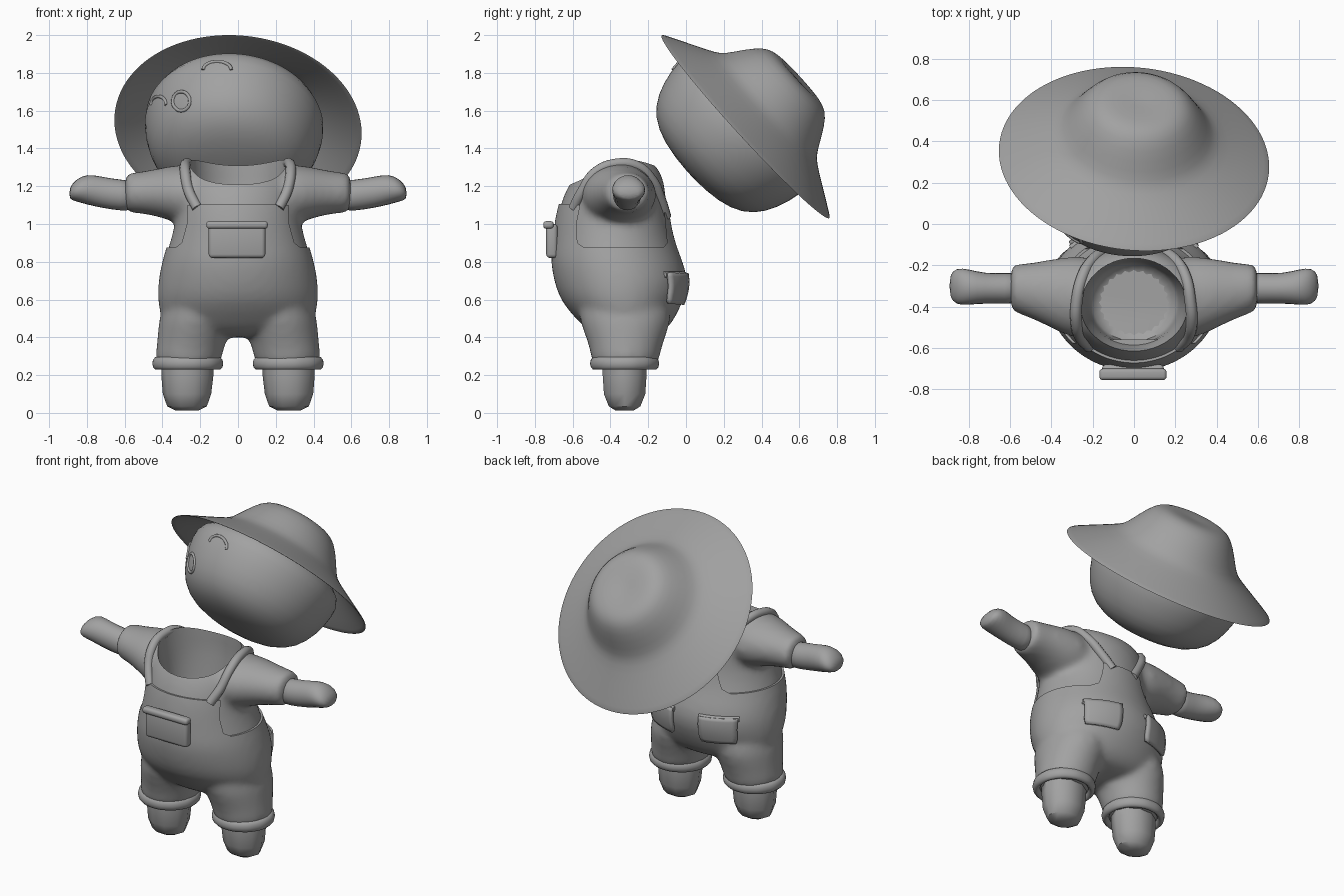
import bpy, bmesh
from math import pi, cos, sin
from mathutils import Vector
from mathutils.bvhtree import BVHTree

cube = bpy.data.objects.get("Cube")
if cube:
    bpy.data.objects.remove(cube, do_unlink=True)

grey = bpy.data.materials.new("plain_grey")
grey.use_nodes = True
grey.diffuse_color = (0.36, 0.36, 0.36, 1)
grey.node_tree.nodes["Principled BSDF"].inputs["Base Color"].default_value = (0.36, 0.36, 0.36, 1)
parts = []


def finish(name, bm):
    bmesh.ops.recalc_face_normals(bm, faces=bm.faces)
    mesh = bpy.data.meshes.new(name)
    bm.to_mesh(mesh)
    bm.free()
    mesh.materials.append(grey)
    obj = bpy.data.objects.new(name, mesh)
    bpy.context.scene.collection.objects.link(obj)
    parts.append(obj)
    return obj


def loft(name, rings, axis="z", side=1, segs=24, smooth=1):
    """Rings are (position, centre, centre, radius, radius) along an axis."""
    bm = bmesh.new()
    loops = []
    for p, a, b, ra, rb in rings:
        loop = []
        for i in range(segs):
            u, v = a + ra * cos(2 * pi * i / segs), b + rb * sin(2 * pi * i / segs)
            co = (side * u, v, p) if axis == "z" else (side * p, u, v)
            loop.append(bm.verts.new(co))
        loops.append(loop)
    for l0, l1 in zip(loops, loops[1:]):
        for i in range(segs):
            j = (i + 1) % segs
            bm.faces.new((l0[i], l0[j], l1[j], l1[i]))
    bm.faces.new(loops[0])
    bm.faces.new(loops[-1])
    obj = finish(name, bm)
    if smooth:
        obj.modifiers.new("round", "SUBSURF").levels = smooth
        bake(obj)
    return obj


def bake(obj):
    dg = bpy.context.evaluated_depsgraph_get()
    dg.update()
    obj.data = bpy.data.meshes.new_from_object(obj.evaluated_get(dg))
    obj.modifiers.clear()


def drop(obj):
    parts.remove(obj)
    bpy.data.objects.remove(obj, do_unlink=True)


def merge(name, objs, keep=()):
    """Fuse overlapping closed parts into one soft skin."""
    bm = bmesh.new()
    for o in objs:
        bm.from_mesh(o.data)
    skin = finish(name, bm)
    m = skin.modifiers.new("fuse", "REMESH")
    m.mode, m.voxel_size = "VOXEL", 0.02
    s = skin.modifiers.new("soften", "SMOOTH")
    s.factor, s.iterations = 0.5, 8
    bake(skin)
    for o in objs:
        if o not in keep:
            drop(o)
    return skin


def carve(obj, cutter):
    m = obj.modifiers.new("carve", "BOOLEAN")
    m.operation, m.solver, m.object = "DIFFERENCE", "EXACT", cutter
    bake(obj)
    drop(cutter)


def tube(name, points, radius, closed=False):
    cu = bpy.data.curves.new(name, "CURVE")
    cu.dimensions, cu.bevel_depth, cu.bevel_resolution = "3D", radius, 3
    cu.resolution_u, cu.use_fill_caps = 8, True
    sp = cu.splines.new("BEZIER")
    sp.bezier_points.add(len(points) - 1)
    for bp, p in zip(sp.bezier_points, points):
        bp.co = p
        bp.handle_left_type = bp.handle_right_type = "AUTO"
    sp.use_cyclic_u = closed
    cu.materials.append(grey)
    obj = bpy.data.objects.new(name, cu)
    bpy.context.scene.collection.objects.link(obj)
    return obj


def surface(obj):
    bm = bmesh.new()
    bm.from_mesh(obj.data)
    tree = BVHTree.FromBMesh(bm)
    bm.free()
    return tree


def box(name, size, loc, tilt=0, bevel=0.02):
    bm = bmesh.new()
    bmesh.ops.create_cube(bm, size=1)
    bmesh.ops.scale(bm, vec=size, verts=bm.verts)
    bmesh.ops.bevel(bm, geom=bm.edges, offset=bevel, segments=3, affect="EDGES", profile=0.5)
    obj = finish(name, bm)
    obj.location, obj.rotation_euler = loc, (tilt, 0, 0)
    return obj


# Torso: (z, half width, front y, back y)
torso_rings = [(z, 0, (f + b) / 2, w, (b - f) / 2) for z, w, f, b in (
    (.41, .30, -.45, -.17), (.45, .37, -.52, -.11), (.5, .40, -.57, -.07), (.6, .42, -.66, -.02),
    (.7, .415, -.69, .005), (.8, .395, -.71, -.025), (.88, .37, -.70, -.06), (1.0, .335, -.69, -.09),
    (1.1, .33, -.67, -.10), (1.2, .325, -.63, -.11), (1.28, .305, -.57, -.13), (1.34, .27, -.5, -.19),
    (1.365, .19, -.42, -.25))]
torso = loft("torso", torso_rings)
legs = [loft("leg", [(.24, .265, -.325, .16, .165), (.3, .262, -.32, .165, .17), (.38, .245, -.32, .172, .19),
                     (.48, .225, -.32, .185, .23), (.6, .2, -.33, .19, .25)], side=s) for s in (1, -1)]
arms = [loft("sleeve", [(.15, -.36, 1.15, .21, .17), (.3, -.355, 1.155, .2, .16), (.38, -.34, 1.165, .175, .14),
                        (.48, -.325, 1.167, .14, .115), (.585, -.31, 1.165, .115, .105),
                        (.6, -.31, 1.165, .11, .10)], axis="x", side=s) for s in (1, -1)]

# Shirt with an open, hollow neck
shirt = merge("shirt", [torso] + arms, keep=[torso])
overalls = merge("overalls", [torso] + legs)
skin = surface(overalls)
shirt_skin = surface(shirt)
carve(shirt, loft("neck_cutter", [(.85, 0, -.38, .2, .19), (.95, 0, -.38, .22, .2), (1.1, 0, -.375, .24, .205),
                                  (1.21, 0, -.39, .25, .23), (1.3, 0, -.405, .26, .24),
                                  (1.4, 0, -.41, .265, .25), (1.5, 0, -.41, .265, .25)]))

# Overalls: a slightly larger skin, opened at the armholes and above the bib
d = overalls.modifiers.new("offset", "DISPLACE")
d.strength, d.mid_level = 0.012, 0
bake(overalls)
bm = bmesh.new()
outline = [(-.54, .875), (-.575, .9), (-.58, 1.0), (-.56, 1.1), (-.9, 1.12), (-.9, 1.5), (.2, 1.5),
           (.2, 1.1), (-.115, 1.06), (-.1, .9), (-.12, .875)]
face = bm.faces.new([bm.verts.new((-1, y, z)) for y, z in outline])
ext = bmesh.ops.extrude_face_region(bm, geom=[face])
bmesh.ops.translate(bm, vec=(2, 0, 0), verts=[v for v in ext["geom"] if isinstance(v, bmesh.types.BMVert)])
carve(overalls, finish("armhole_cutter", bm))

for s, tag in ((1, "left"), (-1, "right")):
    # Shoulder straps, crossing over and meeting on the back
    path = [(.235, -.62, 1.09), (.265, -.57, 1.18), (.28, -.49, 1.28), (.285, -.38, 1.34), (.26, -.25, 1.32),
            (.22, -.14, 1.24), (.15, -.1, 1.13), (.08, -.09, 1.04)]
    tube(tag + "_strap", [shirt_skin.find_nearest(Vector((s * x, y, z)))[0] for x, y, z in path], 0.028)
    # Hand
    loft(tag + "_hand", [(.55, -.31, 1.15, .08, .085), (.62, -.312, 1.152, .078, .085),
                         (.72, -.312, 1.167, .075, .086), (.8, -.305, 1.185, .09, .085),
                         (.86, -.302, 1.178, .095, .06), (.895, -.3, 1.16, .055, .03)],
         axis="x", side=s, segs=12)
    # Trouser cuff
    ring = [(s * .266 + .165 * cos(i * pi / 6), -.325 + .16 * sin(i * pi / 6), 0) for i in range(12)]
    cuff = tube(tag + "_cuff", ring, 0.023, True)
    cuff.scale.z, cuff.location.z = 1.5, .262
    # Foot
    loft(tag + "_foot", [(.012, .27, -.325, .06, .05), (.035, .27, -.325, .105, .088), (.1, .27, -.325, .128, .115),
                         (.2, .268, -.325, .138, .122), (.3, .266, -.325, .138, .122)],
         side=s, segs=10, smooth=0)
    # Back pocket laid on the cloth, with a rolled hem
    bm = bmesh.new()
    bmesh.ops.create_grid(bm, x_segments=8, y_segments=8, size=0.5)
    for v in bm.verts:
        narrow = 1 - .5 * max(0, -v.co.y - .3)
        x, z = s * .19 + .2 * narrow * v.co.x, .66 + .15 * v.co.y
        hit = skin.ray_cast(Vector((x, 1, z)), Vector((0, -1, 0)))
        v.co = hit[0] + hit[1] * .018
    pocket = finish(tag + "_back_pocket", bm)
    pocket.modifiers.new("thick", "SOLIDIFY").thickness = 0.02
    hem = []
    for i in range(5):
        hit = skin.ray_cast(Vector((s * (.085 + .053 * i), 1, .73)), Vector((0, -1, 0)))
        hem.append(hit[0] + hit[1] * .012)
    tube(tag + "_pocket_hem", hem, 0.016)

# Chest pocket and its flap
box("chest_pocket", (.3, .06, .18), (-.005, -.71, .91))
box("pocket_flap", (.325, .055, .04), (-.005, -.728, .995), bevel=.016)


# Hat and head share one tilted axis
def lathe(name, profile, segs=48):
    obj = loft(name, [(z, 0, 0, r, r) for r, z in profile], segs=segs)
    obj.rotation_mode = "QUATERNION"
    obj.rotation_quaternion = Vector((.08, .737, .676)).to_track_quat("Z", "Y")
    obj.location = (0, .315, 1.515)
    return obj


lathe("hat", [(.01, .375), (.15, .385), (.2, .375), (.25, .35), (.31, .265), (.36, .18), (.4, .145), (.5, .09),
              (.655, .005), (.66, 0), (.655, -.004), (.5, .075), (.4, .13), (.35, .165), (.29, .26),
              (.23, .335), (.01, .355)])
head = lathe("head", [(.01, -.382), (.15, -.375), (.29, -.345), (.39, -.275), (.45, -.16), (.48, -.02),
                      (.47, .07), (.35, .14), (.2, .2)])
head.location += Vector((-.02, -.015, .01))

# Small loops on the brow
bpy.context.view_layer.update()
head_bm = bmesh.new()
head_bm.from_mesh(head.data)
head_bm.transform(head.matrix_world)
head_skin = BVHTree.FromBMesh(head_bm)
head_bm.free()
for n, (cx, cz, rx, rz, arc) in enumerate(((-.11, 1.815, .075, .045, pi), (-.3, 1.65, .045, .05, 2 * pi),
                                           (-.42, 1.63, .04, .045, pi))):
    pts = []
    for i in range(8):
        a = arc * i / (8 if arc > 4 else 7)
        p = Vector((cx + rx * cos(a), -1, cz + rz * sin(a)))
        hit = head_skin.ray_cast(p, Vector((0, 1, 0)))
        if hit[0]:
            pts.append(hit[0])
    if len(pts) > 2:
        tube("brow_loop_%d" % (n + 1), pts, 0.009, arc > 4)

# Smooth shading with crisp cut edges
bpy.ops.object.select_all(action="DESELECT")
for o in parts:
    o.select_set(True)
bpy.context.view_layer.objects.active = parts[0]
bpy.ops.object.shade_smooth_by_angle(angle=0.7)
